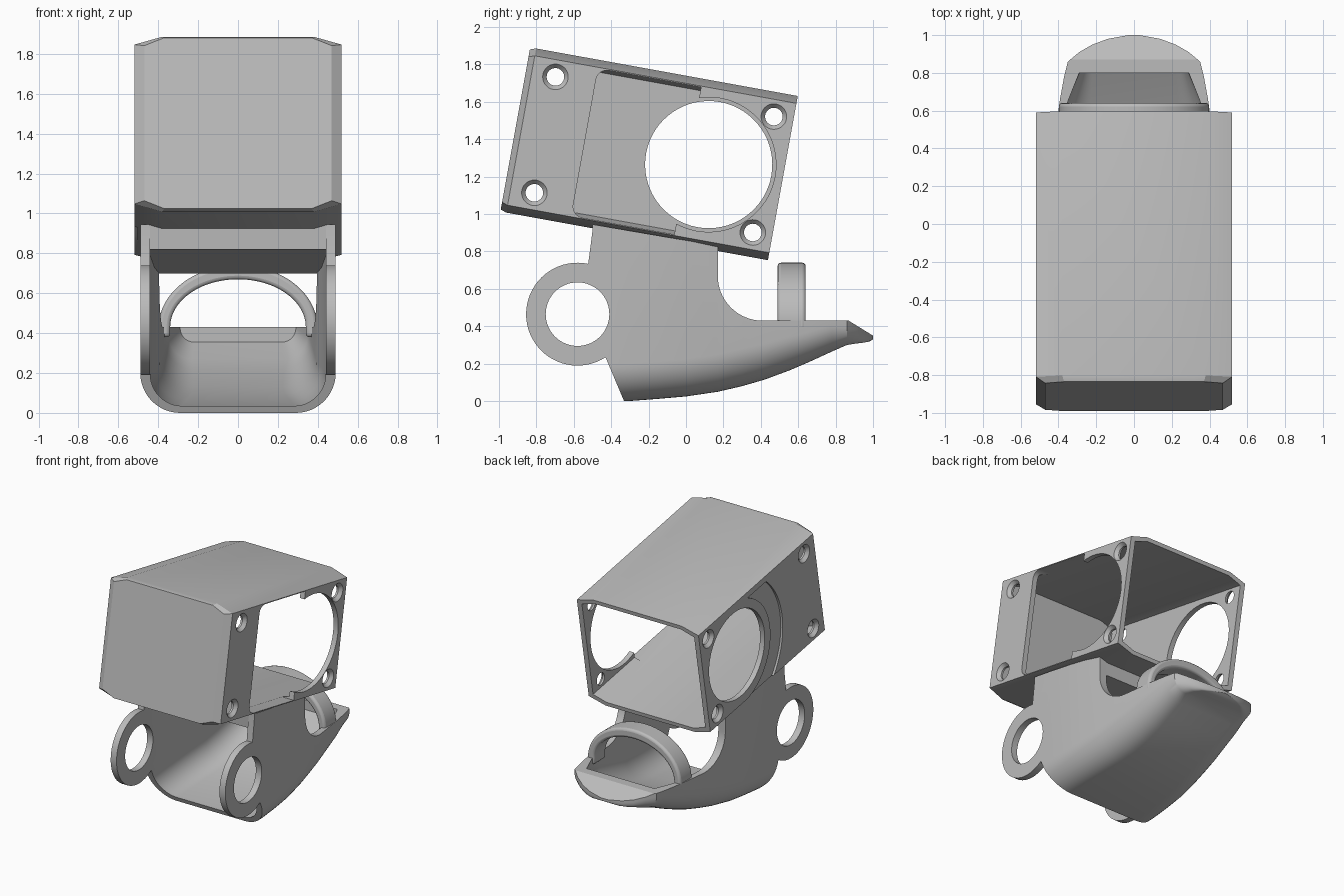
import bpy, bmesh, math
from math import sin, cos, radians, pi

if "Cube" in bpy.data.objects:
    bpy.data.objects.remove(bpy.data.objects["Cube"])

GREY = (0.5, 0.5, 0.5, 1)
mat = bpy.data.materials.new("plain grey")
mat.use_nodes = True
mat.diffuse_color = GREY
mat.node_tree.nodes["Principled BSDF"].inputs["Base Color"].default_value = GREY


def loft(name, rings):
    """Closed solid through rings of equal point count."""
    bm = bmesh.new()
    loops = [[bm.verts.new(p) for p in ring] for ring in rings]
    n = len(loops[0])
    for a, b in zip(loops, loops[1:]):
        for i in range(n):
            j = (i + 1) % n
            bm.faces.new((a[i], a[j], b[j], b[i]))
    bm.faces.new(loops[0])
    bm.faces.new(loops[-1])
    bmesh.ops.recalc_face_normals(bm, faces=bm.faces)
    mesh = bpy.data.meshes.new(name)
    bm.to_mesh(mesh)
    bm.free()
    mesh.materials.append(mat)
    obj = bpy.data.objects.new(name, mesh)
    bpy.context.collection.objects.link(obj)
    return obj


def prism_x(name, profile, x0, x1):
    return loft(name, [[(x, y, z) for y, z in profile] for x in (x0, x1)])


def arc(cy, cz, r, a0, a1, n=40):
    return [(cy + r * cos(radians(a0 + (a1 - a0) * i / n)),
             cz + r * sin(radians(a0 + (a1 - a0) * i / n))) for i in range(n + 1)]


def circle(cy, cz, r, n=64):
    return arc(cy, cz, r, 0, 360, n)[:-1]


def activate(obj):
    bpy.ops.object.select_all(action="DESELECT")
    obj.select_set(True)
    bpy.context.view_layer.objects.active = obj


def boolean(obj, cutter, operation="DIFFERENCE"):
    mod = obj.modifiers.new("cut", "BOOLEAN")
    mod.operation, mod.object, mod.solver = operation, cutter, "EXACT"
    activate(obj)
    bpy.ops.object.modifier_apply(modifier=mod.name)
    bpy.data.objects.remove(cutter)


def smooth(obj, angle=30):
    activate(obj)
    bpy.ops.object.shade_smooth_by_angle(angle=radians(angle))


# Tilted housing, built upright around its own centre
def box_ring(y, w, h, cx, cz):
    half = [(w, h - cz), (w - cx, h), (cx - w, h), (-w, h - cz)]
    return [(x, y, z) for x, z in half + [(-x, -z) for x, z in half]]


housing = loft("camera_housing", [
    box_ring(-0.727, 0.47, 0.435, 0.10, 0.04),
    box_ring(-0.695, 0.52, 0.446, 0.14, 0.04),
    box_ring(0.727, 0.52, 0.446, 0.14, 0.04)])
boolean(housing, loft("inside", [
    box_ring(y, 0.48, 0.416, 0.11, 0.035) for y in (-0.69, 0.9)]))

# Round window in the right wall, with a shallow step around its rim
LENS = 0.324
boolean(housing, prism_x("right_window", circle(LENS, 0, 0.34), -0.7, -0.3))
step = arc(LENS, 0, 0.56, 140, 237) + [(LENS, -0.47)] + arc(LENS, 0, 0.41, 270, 118.6)
boolean(housing, prism_x("step", step, -0.6, -0.503))

# Left wall: round window joined to a tall slot
boolean(housing, prism_x("left_window", circle(LENS, 0, 0.36), 0.3, 0.7))
slot = (arc(-0.29, 0.34, 0.06, 90, 180, 8) + arc(-0.29, -0.34, 0.06, 180, 270, 8)
        + [(0.21, -0.40), (0.21, 0.40)])
boolean(housing, prism_x("left_slot", slot, 0.3, 0.7))

# Countersunk screw holes through both walls
for y in (-0.566, 0.621):
    for z in (-0.315, 0.315):
        boolean(housing, loft("screw_hole", [
            [(x, py, pz) for py, pz in circle(y, z, r, 32)]
            for x, r in ((-0.53, 0.077), (-0.495, 0.047), (0.495, 0.047), (0.53, 0.077))]))
housing.location = (0, -0.1975, 1.3225)
housing.rotation_euler.x = radians(-10.3)
smooth(housing, 20)


# Scoop-shaped mount: rounded channel trimmed by a side profile
def channel_ring(y, w, bottom, top, radius):
    r = min(radius, w * 0.9)
    pts = [(-w, top)] + arc(r - w, bottom + r, r, 180, 270, 12)
    pts += arc(w - r, bottom + r, r, 270, 360, 12) + [(w, top)]
    return [(x, y, z) for x, z in pts]


outer = [(-0.95, 0.49, 0, 0.2), (-0.31, 0.49, 0, 0.2), (-0.15, 0.485, 0.012, 0.2),
         (0, 0.475, 0.025, 0.2), (0.17, 0.455, 0.05, 0.2), (0.3, 0.44, 0.08, 0.2),
         (0.42, 0.424, 0.115, 0.19), (0.55, 0.407, 0.163, 0.18), (0.66, 0.392, 0.21, 0.16),
         (0.78, 0.37, 0.265, 0.14), (0.86, 0.35, 0.3, 0.1), (0.91, 0.29, 0.308, 0.08),
         (0.95, 0.22, 0.313, 0.05), (0.98, 0.14, 0.318, 0.03), (1.0, 0.03, 0.33, 0.02)]
inner = [(-1.1, 0.44, 0.035, 0.16), (-0.31, 0.44, 0.035, 0.16), (0, 0.42, 0.065, 0.16),
         (0.17, 0.395, 0.095, 0.16), (0.3, 0.385, 0.13, 0.16), (0.55, 0.365, 0.22, 0.14),
         (0.65, 0.35, 0.27, 0.12), (0.80, 0.29, 0.355, 0.07)]
mount = loft("scoop_mount", [channel_ring(y, w, b, 1.0, r) for y, w, b, r in outer])
side = ([(-0.31, -0.05), (1.05, -0.05), (1.05, 0.32), (1.0, 0.35), (0.87, 0.43)]
        + arc(0.41, 0.67, 0.24, 270, 180, 24) + [(0.17, 0.83), (-0.5, 0.945), (-0.5, 0.91)]
        + arc(-0.58, 0.465, 0.275, 78, 303))
boolean(mount, prism_x("side_trim", side, -0.8, 0.8), "INTERSECT")
boolean(mount, loft("channel", [channel_ring(y, w, b, 1.3, r) for y, w, b, r in inner]))
boolean(mount, prism_x("pivot_hole", circle(-0.58, 0.465, 0.17), -0.8, 0.8))
smooth(mount, 28)

# Plate joining the mount walls under the housing
prism_x("joining_plate", [(-0.5, 0.945), (-0.495, 0.82), (0.169, 0.70), (0.169, 0.825)], -0.443, 0.443)

# Strap arch across the rear opening
def half_ellipse(a, b):
    return [(a * cos(pi * i / 40), 0.43 + b * sin(pi * i / 40)) for i in range(41)]


arch_profile = ([(0.398, 0.38)] + half_ellipse(0.398, 0.31) + [(-0.398, 0.38), (-0.34, 0.38)]
                + half_ellipse(0.34, 0.24)[::-1] + [(0.34, 0.38)])
arch = loft("strap_arch", [[(x, y, z) for x, z in arch_profile] for y in (0.49, 0.64)])
bevel = arch.modifiers.new("soft_edges", "BEVEL")
bevel.width, bevel.segments, bevel.limit_method = 0.018, 3, "ANGLE"
smooth(arch, 35)
